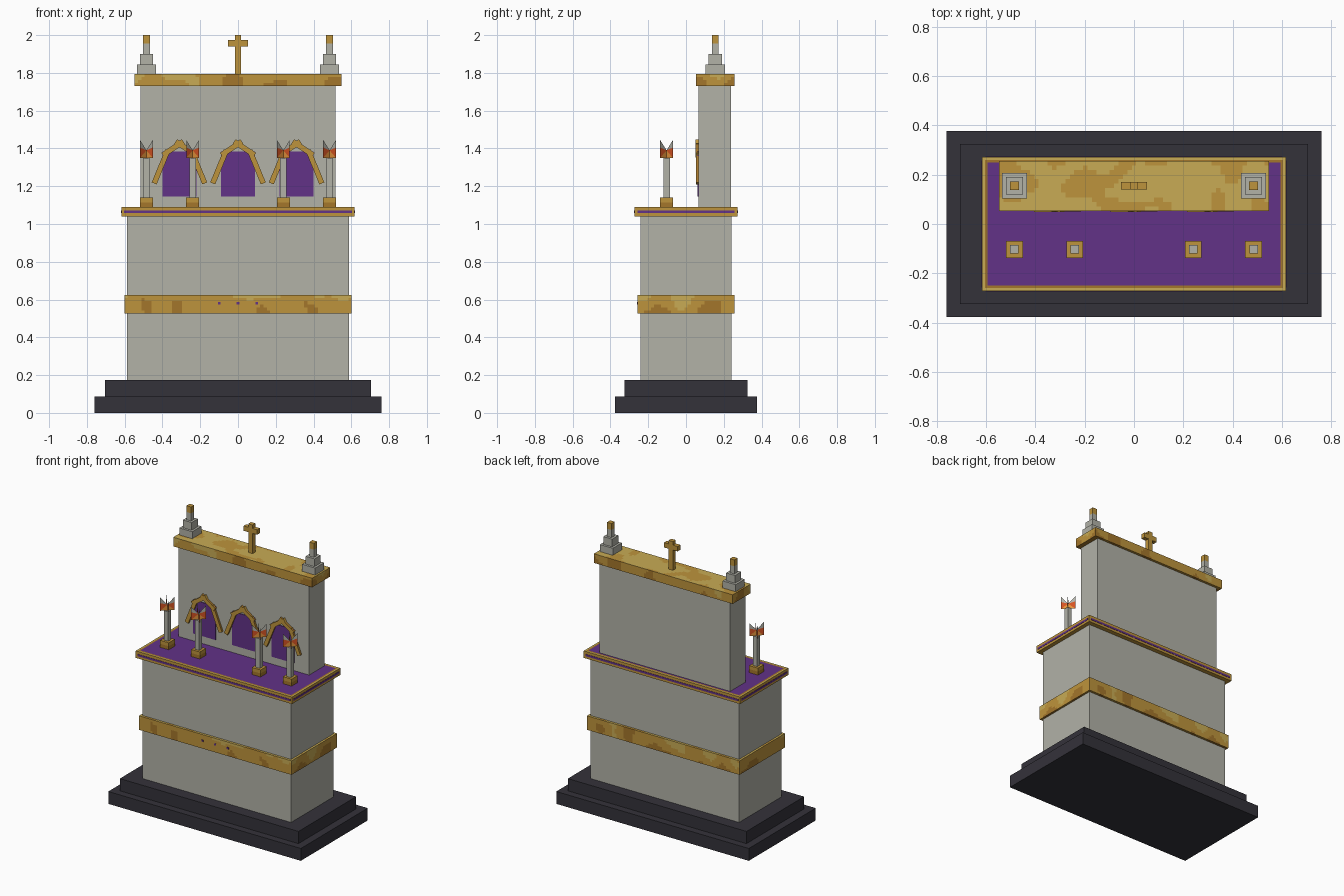
import bpy, bmesh, math
from mathutils import Vector, Matrix, noise

cube = bpy.data.objects.get("Cube")
if cube:
    bpy.data.objects.remove(cube, do_unlink=True)


def material(name, *rgb):
    m = bpy.data.materials.new(name)
    m.use_nodes = True
    m.diffuse_color = (*rgb, 1)
    m.node_tree.nodes["Principled BSDF"].inputs["Base Color"].default_value = (*rgb, 1)
    return m


STONE = material("pale stone", .445, .445, .39)
SLATE = material("dark slate", .034, .032, .042)
PURPLE = material("purple cloth", .122, .032, .242)
PALE = material("pale gold", .58, .41, .09)
GOLD = material("gold", .515, .296, .045)
DARK = material("tarnished gold", .37, .18, .024)
RED = material("flame red", .68, .09, .017)
ORANGE = material("flame orange", .79, .3, .045)


def finish(name, bm, mats):
    mesh = bpy.data.meshes.new(name)
    bm.to_mesh(mesh)
    bm.free()
    for m in mats:
        mesh.materials.append(m)
    ob = bpy.data.objects.new(name, mesh)
    bpy.context.collection.objects.link(ob)
    return ob


def box_bm(x, y, z):
    """Box mesh from (low, high) pairs."""
    bm = bmesh.new()
    bmesh.ops.create_cube(bm, size=1)
    for v in bm.verts:
        v.co = Vector([r[0] if c < 0 else r[1] for c, r in zip(v.co, (x, y, z))])
    return bm


def box(name, x, y, z, mat):
    return finish(name, box_bm(x, y, z), [mat])


def post(name, cx, cy, half, z0, z1, mat):
    return box(name, (cx - half, cx + half), (cy - half, cy + half), (z0, z1), mat)


def mottled_box(name, x, y, z, cell=.018):
    """Gilded slab whose small cells are tinted in worn patches."""
    bm = box_bm(x, y, z)
    for axis, r in enumerate((x, y, z)):
        edges = [e for e in bm.edges
                 if abs((e.verts[0].co - e.verts[1].co).normalized()[axis]) > .9]
        cuts = max(1, round((r[1] - r[0]) / cell) - 1)
        bmesh.ops.subdivide_edges(bm, edges=edges, cuts=cuts, use_grid_fill=True)
    for f in bm.faces:
        c = f.calc_center_median()
        n = noise.noise(c * 9)
        if f.normal.z > .5:
            f.material_index = 1 if n > .12 else 0
        else:
            low = (z[1] - c.z) / (z[1] - z[0])
            f.material_index = 2 if n + low * .3 > .42 else 0 if n + low * .5 < -.22 else 1
    return finish(name, bm, [PALE, GOLD, DARK])


# Stepped plinth and main block
box("plinth_lower", (-.76, .76), (-.377, .377), (0, .088), SLATE)
box("plinth_upper", (-.705, .705), (-.325, .325), (.088, .175), SLATE)
box("altar_body", (-.587, .587), (-.24, .24), (.175, 1.04), STONE)
mottled_box("gilded_band", (-.602, .602), (-.257, .257), (.525, .625))
for i in (-1, 0, 1):
    box("band_gem", (i * .1 - .007, i * .1 + .007), (-.26, -.256), (.575, .588), PURPLE)

# Tabletop: gilded rim around a purple cloth
bm = box_bm((-.617, .617), (-.272, .272), (1.04, 1.09))
for f in bm.faces:
    f.material_index = 1
top = max(bm.faces, key=lambda f: f.normal.z)
top.material_index = 0
for width, index in ((.017, 1), (.014, 2)):
    ring = bmesh.ops.inset_region(bm, faces=[top], thickness=width)["faces"]
    for f in ring:
        f.material_index = 0 if index == 1 else 2
top.material_index = 3
finish("tabletop", bm, [PALE, GOLD, DARK, PURPLE])

# Purple stripe on the tabletop edge
for s in (-1, 1):
    y = sorted((s * .2715, s * .274))
    x = sorted((s * .6165, s * .619))
    box("edge_stripe_long", (-.603, .603), y, (1.057, 1.071), PURPLE)
    box("edge_stripe_short", x, (-.258, .258), (1.057, 1.071), PURPLE)

# Rear wall and cornice
box("rear_wall", (-.515, .515), (.067, .238), (1.09, 1.73), STONE)
mottled_box("cornice", (-.548, .548), (.053, .256), (1.73, 1.795))

# Cross
box("cross_upright", (-.017, .017), (.14, .171), (1.795, 2), GOLD)
for s in (-1, 1):
    box("cross_arm", sorted((s * .017, s * .053)), (.14, .171), (1.94, 1.975), GOLD)

# Stepped pinnacles
for s in (-1, 1):
    for half, z0, z1, mat in ((.051, 1.795, 1.845, STONE), (.035, 1.845, 1.9, STONE),
                              (.018, 1.9, 1.955, STONE), (.018, 1.955, 2, GOLD)):
        post("pinnacle_step", s * .485, .155, half, z0, z1, mat)


def beam(name, cx, a, b, front):
    """Gilded bar between two points on the rear wall."""
    a, b = Vector((cx + a[0], 0, a[1])), Vector((cx + b[0], 0, b[1]))
    d = b - a
    half = d.length / 2
    bm = box_bm((-half, half), (front, .068), (-.014, .014))
    turn = Matrix.Rotation(-math.atan2(d.z, d.x), 4, 'Y')
    bm.transform(Matrix.Translation((a + b) / 2) @ turn)
    for f in bm.faces:
        f.material_index = 1 if f.normal.z < -.3 else 0
    finish(name, bm, [GOLD, DARK])


# Arched niches
for cx in (-.31, 0, .31):
    box("niche_cloth", (cx - .089, cx + .089), (.062, .068), (1.145, 1.385), PURPLE)
    for s in (-1, 1):
        beam("niche_side_beam", cx, (s * .134, 1.215), (s * .062, 1.39), .052)
        beam("niche_gable_beam", cx, (s * .088, 1.365), (s * -.02, 1.437), .050 + s * .0006)


def flame(name, cx, cy, w=.048):
    """Two crossed sheets with forked grey tips."""
    bm = bmesh.new()
    for angle in (math.pi / 4, -math.pi / 4):
        c, s = math.cos(angle), math.sin(angle)

        def tri(points, index):
            f = bm.faces.new([bm.verts.new((cx + u * c, cy + u * s, z)) for u, z in points])
            f.material_index = index

        tri([(-w, 1.35), (w, 1.35), (0, 1.39)], 1)
        for side in (-w, w):
            tri([(side, 1.35), (0, 1.39), (side, 1.405)], 0)
            tri([(side, 1.405), (0, 1.39), (side, 1.445)], 2)
    finish(name, bm, [RED, ORANGE, STONE])


# Candles
for cx in (-.485, -.24, .24, .485):
    post("candle_foot", cx, -.103, .034, 1.09, 1.115, DARK)
    post("candle_cup", cx, -.103, .034, 1.115, 1.14, GOLD)
    post("candle_shaft", cx, -.103, .017, 1.14, 1.35, STONE)
    flame("candle_flame", cx, -.103)
